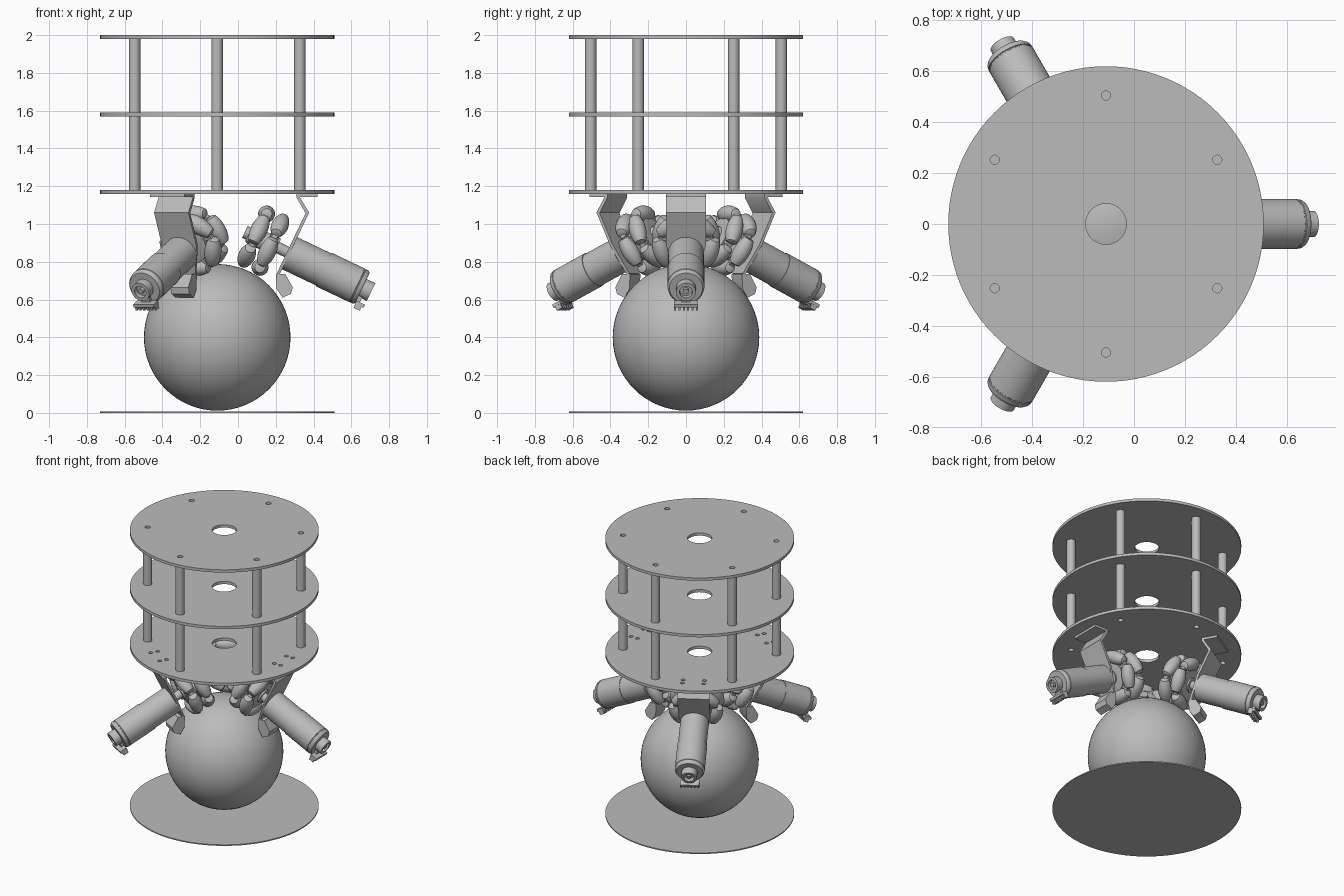
import bpy, bmesh
from math import pi, sin, cos, radians, sqrt
from mathutils import Matrix, Vector

cube = bpy.data.objects.get("Cube")
if cube:
    bpy.data.objects.remove(cube)

grey = bpy.data.materials.new("plain_grey")
grey.use_nodes = True
tone = (0.5, 0.5, 0.5, 1)
grey.diffuse_color = tone
grey.node_tree.nodes["Principled BSDF"].inputs["Base Color"].default_value = tone

CX = -0.11                     # axis of the stack
DISC_R = 0.62
BALL_Z, BALL_R = 0.40, 0.388
TILT = radians(25.5)           # drive axis below horizontal
AXIS_N = 0.567                 # drive axis distance from ball centre
WHEEL_R, ROLLER_D = 0.18, 0.135
parts = []

ALONG_X = Matrix.Rotation(pi / 2, 4, 'Y')      # lathe axis to local x
SIDE = Matrix.Rotation(pi / 2, 4, 'X')         # outline in x-z
FACING = Matrix(((0, 0, 1, 0), (1, 0, 0, 0), (0, 1, 0, 0), (0, 0, 0, 1)))  # outline in y-z
CENTRE = Matrix.Translation((CX, 0, 0))


def finish(name, bm, matrix):
    bmesh.ops.recalc_face_normals(bm, faces=bm.faces)
    bm.transform(matrix)
    mesh = bpy.data.meshes.new(name)
    bm.to_mesh(mesh)
    bm.free()
    mesh.materials.append(grey)
    ob = bpy.data.objects.new(name, mesh)
    bpy.context.collection.objects.link(ob)
    parts.append(ob)
    return ob


def lathe(name, profile, matrix, segs=40):
    """Closed turned solid from (height, radius) pairs."""
    bm = bmesh.new()
    rings = [[bm.verts.new((r * cos(2 * pi * i / segs), r * sin(2 * pi * i / segs), h))
              for i in range(segs)] for h, r in profile]
    for a, b in zip(rings, rings[1:]):
        for i in range(segs):
            j = (i + 1) % segs
            bm.faces.new((a[i], a[j], b[j], b[i]))
    bm.faces.new(rings[0])
    bm.faces.new(rings[-1])
    return finish(name, bm, matrix)


def prism(name, outline, depth, matrix):
    """Outline extruded evenly to both sides."""
    bm = bmesh.new()
    face = bm.faces.new([bm.verts.new((x, y, -depth / 2)) for x, y in outline])
    new = bmesh.ops.extrude_face_region(bm, geom=[face])["geom"]
    bmesh.ops.translate(bm, vec=(0, 0, depth),
                        verts=[v for v in new if isinstance(v, bmesh.types.BMVert)])
    return finish(name, bm, matrix)


def box(name, size, place, matrix):
    bm = bmesh.new()
    bmesh.ops.create_cube(bm, size=1)
    bm.transform(Matrix.Translation(place) @ Matrix.Diagonal((*size, 1)))
    return finish(name, bm, matrix)


def drilled_disc(name, z, thick, holes):
    """Round plate with (x, y, radius) holes, from a filled curve."""
    curve = bpy.data.curves.new(name, 'CURVE')
    curve.dimensions, curve.fill_mode, curve.extrude = '2D', 'BOTH', thick / 2
    for x, y, r in [(0, 0, DISC_R)] + holes:
        n = 96 if r > 0.3 else 28
        spline = curve.splines.new('POLY')
        spline.points.add(n - 1)
        spline.use_cyclic_u = True
        for i, p in enumerate(spline.points):
            a = 2 * pi * i / n
            p.co = (x + r * cos(a), y + r * sin(a), 0, 1)
    temp = bpy.data.objects.new(name + "_curve", curve)
    bpy.context.collection.objects.link(temp)
    bm = bmesh.new()
    bm.from_mesh(temp.to_mesh())
    bmesh.ops.remove_doubles(bm, verts=bm.verts, dist=1e-5)
    bpy.data.objects.remove(temp)
    return finish(name, bm, Matrix.Translation((CX, 0, z + thick / 2)))


def polar(r, a):
    return r * cos(a), r * sin(a)


# Floor disc and ball
lathe("floor_disc", [(0, DISC_R), (0.008, DISC_R)], CENTRE, 96)
bm = bmesh.new()
bmesh.ops.create_uvsphere(bm, u_segments=64, v_segments=32, radius=BALL_R)
finish("ball", bm, Matrix.Translation((CX, 0, BALL_Z)))

# Three decks with rod holes, the lowest also with bracket holes
rod_spots = [polar(0.505, radians(30 + 60 * k)) for k in range(6)]
common = [(0, 0, 0.08)] + [(x, y, 0.018) for x, y in rod_spots]
bracket_holes = []
for k in range(3):
    turn = Matrix.Rotation(2 * pi * k / 3, 4, 'Z')
    for r in (0.45, 0.5):
        for y in (-0.07, 0.07):
            p = turn @ Vector((r, y, 0))
            bracket_holes.append((p.x, p.y, 0.014))
drilled_disc("lower_deck", 1.16, 0.02, common + bracket_holes)
drilled_disc("middle_deck", 1.57, 0.02, common)
drilled_disc("upper_deck", 1.98, 0.02, common)

# Rods between the decks
for x, y in rod_spots:
    for z in (1.18, 1.59):
        lathe("deck_rod", [(z, 0.03), (z + 0.39, 0.03)], Matrix.Translation((CX + x, y, 0)), 24)

# Barrel outline of one roller
half = 0.076
roller = [(s, sqrt(WHEEL_R ** 2 - s ** 2) - ROLLER_D)
          for s in [half * (i / 5 - 1) for i in range(11)]]
roller = [(-half - 0.004, 0.018)] + roller + [(half + 0.004, 0.018)]


def drive_unit(azimuth):
    upright = CENTRE @ Matrix.Rotation(azimuth, 4, 'Z')
    tilted = upright @ Matrix.Translation((0, 0, BALL_Z)) @ Matrix.Rotation(TILT, 4, 'Y')
    axle = tilted @ Matrix.Translation((0, 0, AXIS_N))
    turned = axle @ ALONG_X

    # Omni wheel: two staggered rows of rollers on hubs
    for row, offset in ((-0.045, 0), (0.045, pi / 5)):
        lathe("wheel_hub", [(row - 0.024, 0.085), (row - 0.02, 0.105),
                            (row + 0.02, 0.105), (row + 0.024, 0.085)], turned)
        for k in range(5):
            spin = Matrix.Rotation(offset + 2 * pi * k / 5, 4, 'X')
            spot = axle @ Matrix.Translation((row, 0, 0)) @ spin
            lathe("wheel_roller", roller,
                  spot @ Matrix.Translation((0, 0, ROLLER_D)) @ SIDE, 20)
            corner = spot @ Matrix.Rotation(pi / 5, 4, 'X')
            box("roller_mount", (0.03, 0.016, 0.07), (0, 0, 0.115), corner)
    lathe("wheel_shaft", [(-0.085, 0.045), (-0.075, 0.05), (0.08, 0.05),
                          (0.08, 0.03), (0.145, 0.03)], turned, 24)
    lathe("shaft_end", [(-0.108, 0.035), (-0.08, 0.035)], turned, 24)

    # Bracket: bent flange, face plate and lower foot
    prism("bracket_flange", [(0.42, 1.16), (0.53, 1.16), (0.53, 1.143), (0.437, 1.143),
                             (0.487, 1.06), (0.466, 1.06), (0.42, 1.14)], 0.21, upright @ SIDE)
    plate = [(-0.105, 0.805), (-0.105, 0.61), (-0.055, 0.44),
             (0.055, 0.44), (0.105, 0.61), (0.105, 0.805)]
    prism("bracket_plate", plate, 0.016,
          tilted @ Matrix.Translation((0.147, 0, 0)) @ FACING)
    prism("bracket_foot", [(0.31, 0.735), (0.36, 0.735), (0.40, 0.665), (0.39, 0.63),
                           (0.345, 0.61), (0.315, 0.655)], 0.11, upright @ SIDE)

    # Gearbox, motor and encoder cap
    lathe("gearbox", [(0.155, 0.094), (0.355, 0.094)], turned, 48)
    lathe("motor_body", [(0.355, 0.098), (0.55, 0.098), (0.552, 0.095), (0.556, 0.095),
                         (0.558, 0.098), (0.572, 0.096), (0.582, 0.088)], turned, 48)
    lathe("encoder_cap", [(0.58, 0.052), (0.632, 0.052), (0.632, 0.034), (0.605, 0.034)],
          turned, 32)
    lathe("encoder_shaft", [(0.6, 0.014), (0.628, 0.014)], turned, 16)

    # Connector with a row of pins
    box("connector_arm", (0.02, 0.05, 0.07), (0.592, 0, -0.06), axle)
    box("connector_bar", (0.05, 0.126, 0.018), (0.607, 0, -0.083), axle)
    for k in range(6):
        box("connector_pin", (0.036, 0.01, 0.03), (0.602, 0.023 * (k - 2.5), -0.1), axle)


for k in range(3):
    drive_unit(2 * pi * k / 3)

# Smooth round surfaces, keep hard edges
bpy.ops.object.select_all(action='DESELECT')
for ob in parts:
    ob.select_set(True)
bpy.context.view_layer.objects.active = parts[0]
bpy.ops.object.shade_smooth_by_angle(angle=radians(32))
